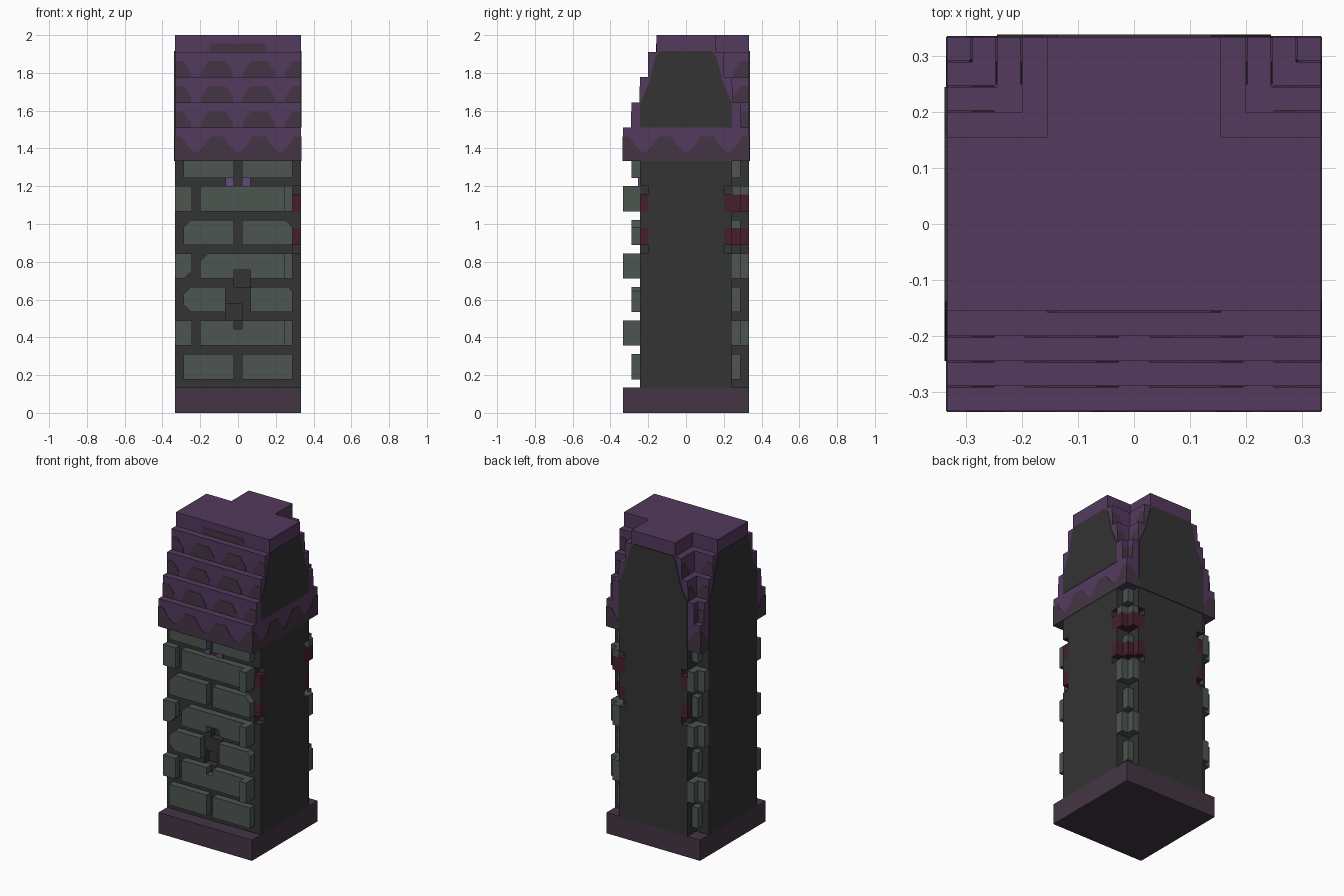
import bpy, bmesh

if "Cube" in bpy.data.objects:
    bpy.data.objects.remove(bpy.data.objects["Cube"], do_unlink=True)

U = 2 / 45      # one grid block
T = 0.05        # painted plate thickness, in blocks


def material(name, rgb):
    lin = [(c / 255 / 12.92 if c < 11 else ((c / 255 + 0.055) / 1.055) ** 2.4) for c in rgb] + [1]
    m = bpy.data.materials.new(name)
    m.use_nodes = True
    m.diffuse_color = lin
    bsdf = next(n for n in m.node_tree.nodes if n.type == 'BSDF_PRINCIPLED')
    bsdf.inputs["Base Color"].default_value = lin
    return m


PURPLE = material("roof purple", (84, 58, 94))
PLUM = material("dark plum", (67, 53, 68))
STONE = material("grey green stone", (77, 86, 81))
DARK = material("charcoal", (51, 51, 51))
RED = material("dark red", (70, 32, 44))
VIOLET = material("violet", (100, 72, 128))

PLACE = {'z': lambda a, b, c: (a, b, c),
         'y': lambda a, b, c: (a, c, b),
         'x': lambda a, b, c: (c, a, b)}


def part(name, mat, prisms):
    """Each prism is (axis, outline, low, high), extruded along the axis, in blocks."""
    bm = bmesh.new()
    for axis, pts, lo, hi in prisms:
        at = PLACE[axis]
        face = bm.faces.new([bm.verts.new(at(a, b, lo)) for a, b in pts])
        ext = bmesh.ops.extrude_face_region(bm, geom=[face])
        for v in ext['geom']:
            if isinstance(v, bmesh.types.BMVert):
                v.co = at(*[(v.co[i]) for i in {'z': (0, 1), 'y': (0, 2), 'x': (1, 2)}[axis]], hi)
    bmesh.ops.recalc_face_normals(bm, faces=bm.faces)
    bmesh.ops.scale(bm, vec=(U, U, U), verts=bm.verts)
    mesh = bpy.data.meshes.new(name)
    bm.to_mesh(mesh)
    bm.free()
    mesh.materials.append(mat)
    ob = bpy.data.objects.new(name, mesh)
    bpy.context.collection.objects.link(ob)
    return ob


def box(x0, x1, y0, y1, z0, z1):
    return ('z', [(x0, y0), (x1, y0), (x1, y1), (x0, y1)], z0, z1)


def tee(d, z0, z1):
    """T-shaped wall junction of half thickness d."""
    return ('z', [(-7.5, -d), (7.5, -d), (7.5, d), (d, d), (d, 7.5),
                  (-d, 7.5), (-d, d), (-7.5, d)], z0, z1)


def stone(x0, x1, z0, z1, cut="", c=0.9, y=-6.5):
    """Front stone; cut names the clipped corners a b c d from lower left, anticlockwise."""
    pts = []
    for key, px, pz, sx, sz in (("a", x0, z0, 1, 1), ("b", x1, z0, -1, 1),
                                ("c", x1, z1, -1, -1), ("d", x0, z1, 1, -1)):
        if key in cut:
            pair = [(px, pz + sz * c), (px + sx * c, pz)]
            pts += pair if key in "ac" else pair[::-1]
        else:
            pts.append((px, pz))
    return ('y', pts, y, -5.5)


# Base and wall core, with carved niches and corner recesses
part("base_slab", PLUM, [box(-7.5, 7.5, -7.5, 7.5, 0, 3)])
core = part("wall_core", DARK, [tee(5.5, 3, 30)])
recesses = [box(6.5, 8, -6, -4.5, 19, 27), box(6.5, 8, 4.5, 6, 19, 27),
            box(4.5, 6, 6.5, 8, 19, 27), box(-6, -4.5, 6.5, 8, 19, 27),
            box(-0.5, 1.5, -6, -4.5, 15, 17), box(-1.5, 0.5, -6, -4.5, 11, 13)]
cutter = part("recess_cutter", DARK, recesses)
cutter.hide_render = True
mod = core.modifiers.new("recesses", 'BOOLEAN')
mod.operation, mod.object, mod.solver = 'DIFFERENCE', cutter, 'EXACT'
bpy.context.view_layer.update()
carved = bpy.data.meshes.new_from_object(core.evaluated_get(bpy.context.evaluated_depsgraph_get()))
core.modifiers.clear()
core.data = carved
bpy.data.objects.remove(cutter, do_unlink=True)

# Red corner bands with a dark strip between them
corners = [(6.5, 7.5, -5.5, -4.5), (6.5, 7.5, 4.5, 5.5),
           (4.5, 5.5, 6.5, 7.5), (-5.5, -4.5, 6.5, 7.5)]
part("corner_bands", RED, [box(*c, z, z + 2) for c in corners for z in (20, 24)])
part("corner_strips", DARK, [box(*c, 22, 24) for c in corners])

# Front masonry
stones = [stone(-6.5, -0.5, 4, 7), stone(0.5, 6.5, 4, 7),
          stone(-4.5, -0.5, 8, 11), stone(0.5, 6.5, 8, 11),
          stone(-0.5, 0.5, 8, 10),
          stone(-6.5, -1.5, 12, 15, "ad"), stone(1.5, 6.5, 12, 15, "c", 0.5),
          stone(-4.5, -0.5, 16, 19, "d"), stone(1.5, 6.5, 16, 19), stone(-0.5, 1.5, 17, 19),
          stone(-6.5, -0.5, 20, 23, "d"), stone(0.5, 6.5, 20, 23, "c"),
          stone(-4.5, 6.5, 24, 27),
          stone(-6.5, -0.5, 28, 30), stone(0.5, 6.5, 28, 30)]
for z in (8, 16, 24):
    stones.append(stone(-7.5, -5.5, z, z + 3, "b" if z == 16 else ""))
    stones.append(box(5.5, 6.5, -7.5, -6.5, z, z + 3))
part("front_stones", STONE, stones)
part("front_gems", VIOLET, [box(x, x + 1, -5.7, -5.5, 27, 28) for x in (-1.5, 0.5)])

# Stones in the two rear inner corners
for side, s in (("left", 1), ("right", -1)):
    grey, red = [], []
    for z in range(4, 31, 4):
        top = min(z + 3, 30)
        r = 7.5 if z % 8 == 0 else 6.5
        outline = [(5.5, 5.5), (r, 5.5), (r, 6.5), (6.5, 6.5), (6.5, r), (5.5, r)]
        if r == 6.5:
            outline = [(5.5, 5.5), (6.5, 5.5), (6.5, 6.5), (5.5, 6.5)]
        outline = [(s * a, b) for a, b in outline]
        if s == 1 and z in (20, 24):
            red.append(('z', outline, z, z + 2))
            grey.append(('z', outline, z + 2, top))
        else:
            grey.append(('z', outline, z, top))
    part(side + "_corner_stones", STONE, grey)
    if red:
        part(side + "_corner_red_stones", RED, red)

# Stepped roof
STEPS = [(6.5, 34, 37), (5.5, 37, 40), (4.5, 40, 43), (3.5, 43, 45)]
part("roof_band", PURPLE, [box(-7.5, 7.5, -7.5, 7.5, 30, 34)])
part("roof_steps", PURPLE, [tee(*s) for s in STEPS])


def bump(c, z, lo=-7.5, hi=7.5):
    """Painted tile shape, clipped to the width of its wall."""
    shape = [(-1.9, 0), (1.9, 0), (1.9, 0.6), (1, 1.9), (-1, 1.9), (-1.9, 0.6)]
    return [(min(max(c + a, lo), hi), z + b) for a, b in shape]


# Painted tiles on the roof steps
tiles = []
for d, z0, z1 in STEPS[:3]:
    tiles += [('y', bump(c, z0), -d - T, -d) for c in (-2.5, 2.5)]
    for s in (1, -1):
        edge = [(s * 7.5, z0), (s * 5.6, z0), (s * 5.6, z0 + 0.6),
                (s * 6.5, z0 + 1.9), (s * 7.5, z0 + 1.9)]
        tiles.append(('y', edge, -d - T, -d))
        w = max(5.6, d)
        inner = [(7.5, z0), (w, z0), (w, z0 + 0.6), (max(6.5, d + 0.1), z0 + 1.9), (7.5, z0 + 1.9)]
        tiles.append(('y', [(s * a, b) for a, b in inner], d, d + T))
        tiles.append(('x', inner, s * d, s * (d + T)))
tiles.append(('y', [(-3.1, 43), (3.1, 43), (3.5, 43.4), (3.1, 44), (-3.1, 44), (-3.5, 43.4)],
              -3.5 - T, -3.5))
part("roof_tiles", PLUM, tiles)

# Scalloped lower half of the roof band
wave = [(-7.5, 30), (7.5, 30), (7.5, 32.9)]
for c in (5, 0, -5):
    wave += [(c + 1.7, 32.9), (c + 1, 31.8), (c + 0.3, 31.1),
             (c - 0.3, 31.1), (c - 1, 31.8), (c - 1.7, 32.9)]
wave.append((-7.5, 32.9))
part("band_scallops", PLUM, [('y', wave, -7.5 - T, -7.5), ('x', wave, 7.5, 7.5 + T),
                             ('x', wave, -7.5 - T, -7.5), ('y', wave, 7.5, 7.5 + T)])


def end_panel(z):
    half = [(5.5, z), (5.5, 36.8), (4.4, 39.3), (3.6, 42.5), (3.1, 43.1)]
    return half + [(-a, b) for a, b in reversed(half)]


# Dark cut ends of the walls
part("end_panels", DARK, [('x', end_panel(34), 7.5, 7.5 + T),
                          ('x', end_panel(30), -7.5 - 2 * T, -7.5),
                          ('y', end_panel(30), 7.5, 7.5 + 2 * T)])
